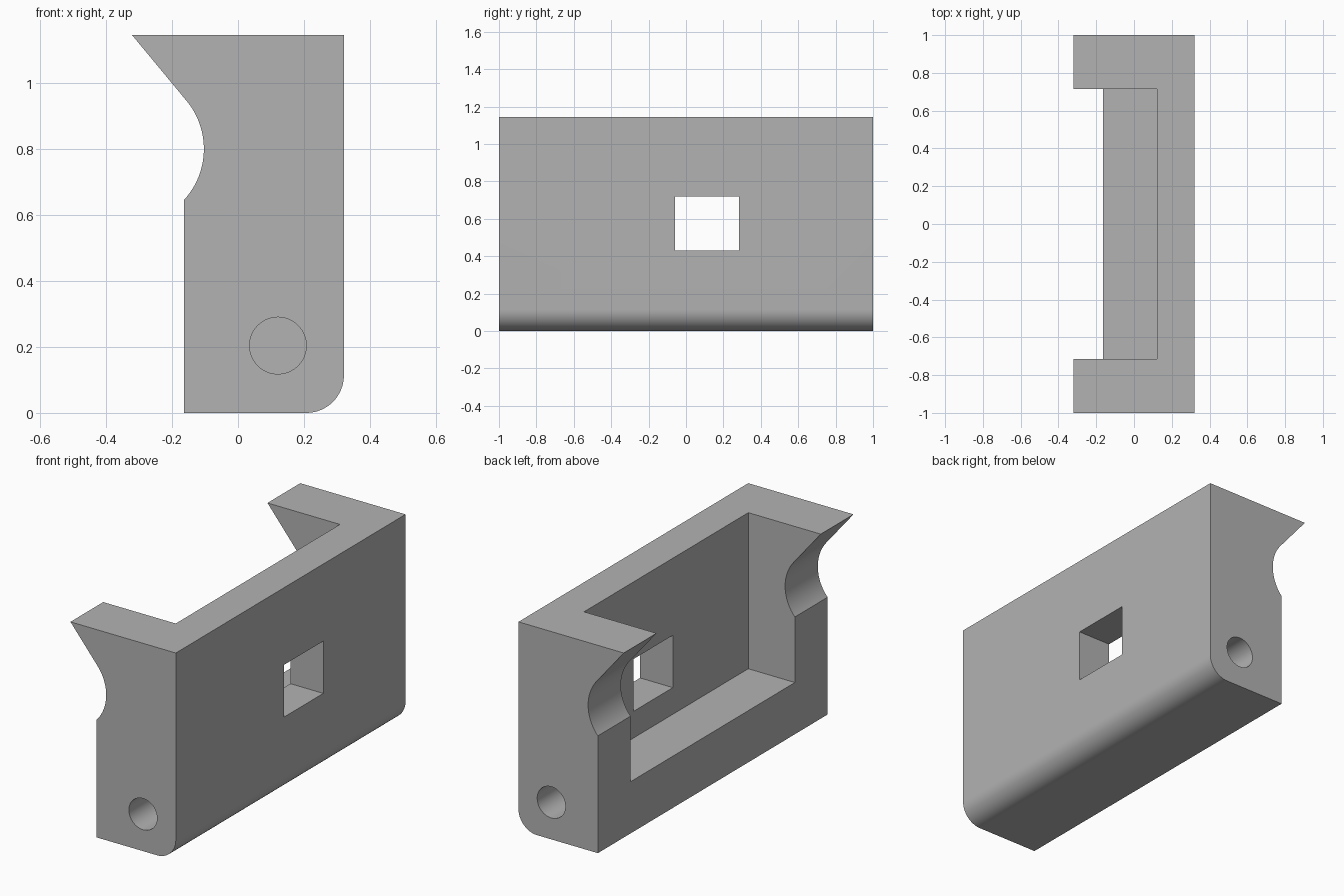
import bpy, bmesh
from math import sin, cos, pi, radians
from mathutils import Matrix, Vector

cube = bpy.data.objects.get("Cube")
if cube:
    bpy.data.objects.remove(cube, do_unlink=True)

HALF, TOP = 1.0, 1.145
BACK, FACE, TIP = 0.321, -0.163, -0.321
WALL = 0.285

grey = bpy.data.materials.new("plain_grey")
grey.use_nodes = True
grey.diffuse_color = (0.45, 0.45, 0.45, 1)
grey.node_tree.nodes["Principled BSDF"].inputs["Base Color"].default_value = (0.45, 0.45, 0.45, 1)


def make_object(name, bm):
    bmesh.ops.recalc_face_normals(bm, faces=bm.faces)
    mesh = bpy.data.meshes.new(name)
    bm.to_mesh(mesh)
    bm.free()
    mesh.materials.append(grey)
    obj = bpy.data.objects.new(name, mesh)
    bpy.context.collection.objects.link(obj)
    return obj


def arc(cx, cz, r, start, end, steps):
    angles = [radians(start + (end - start) * i / steps) for i in range(steps + 1)]
    return [(cx + r * cos(a), cz + r * sin(a)) for a in angles]


def box(name, lo, hi):
    bm = bmesh.new()
    lo, hi = Vector(lo), Vector(hi)
    bmesh.ops.create_cube(bm, size=1, matrix=Matrix.Translation((lo + hi) / 2) @ Matrix.Diagonal((*(hi - lo), 1)))
    return make_object(name, bm)


def pin_hole(name, side):
    depth = 2 * (WALL - 0.005)
    bm = bmesh.new()
    place = Matrix.Translation((0.121, side * HALF, 0.204)) @ Matrix.Rotation(pi / 2, 4, "X")
    bmesh.ops.create_cone(bm, cap_ends=True, segments=64, radius1=0.086, radius2=0.086, depth=depth, matrix=place)
    return make_object(name, bm)


# Bracket body: side profile with rounded heel and scooped hook, extruded along y
profile = [(FACE, 0)]
profile += arc(BACK - 0.114, 0.114, 0.114, -90, 0, 16)
profile += [(BACK, TOP), (TIP, TOP)]
profile += arc(-0.332, 0.8, 0.2286, 40.2, -42.3, 28)
bm = bmesh.new()
face = bm.faces.new([bm.verts.new((x, -HALF, z)) for x, z in profile])
new = bmesh.ops.extrude_face_region(bm, geom=[face])["geom"]
bmesh.ops.translate(bm, vec=(0, 2 * HALF, 0), verts=[v for v in new if isinstance(v, bmesh.types.BMVert)])
body = make_object("bracket_body", bm)

# Cutters: open pocket, square window, blind pin holes in both ends
inner = HALF - WALL
cutters = [
    box("pocket_cutter", (-1, -inner, WALL), (0.121, inner, 2)),
    box("window_cutter", (0, -0.058, 0.432), (1, 0.284, 0.72)),
    pin_hole("front_hole_cutter", -1),
    pin_hole("back_hole_cutter", 1),
]
bpy.context.view_layer.objects.active = body
body.select_set(True)
for cutter in cutters:
    mod = body.modifiers.new(cutter.name, "BOOLEAN")
    mod.operation, mod.solver, mod.object = "DIFFERENCE", "EXACT", cutter
    bpy.ops.object.modifier_apply(modifier=mod.name)
    bpy.data.objects.remove(cutter, do_unlink=True)

bpy.ops.object.shade_smooth_by_angle(angle=radians(25))
